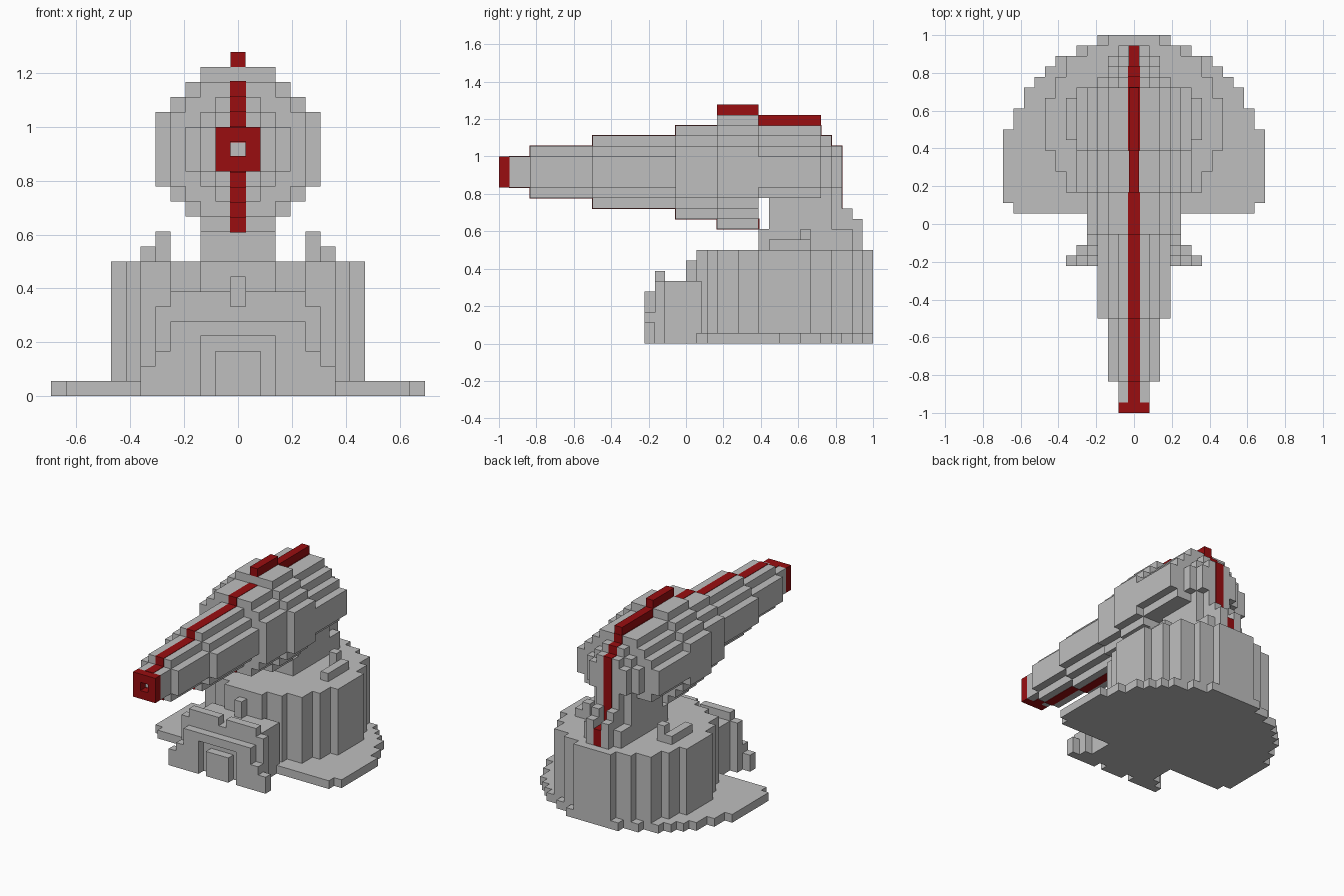
import bpy
import bmesh
import math

old = bpy.data.objects.get("Cube")
if old:
    bpy.data.objects.remove(old, do_unlink=True)

U = 1 / 18      # size of one block
AXIS = 16.5     # height of the barrel axis, in blocks


def material(name, rgb):
    m = bpy.data.materials.new(name)
    m.use_nodes = True
    m.diffuse_color = (*rgb, 1)
    bsdf = next(n for n in m.node_tree.nodes if n.type == 'BSDF_PRINCIPLED')
    bsdf.inputs["Base Color"].default_value = (*rgb, 1)
    bsdf.inputs["Roughness"].default_value = 0.8
    return m


GREY = material("stone grey", (0.52, 0.52, 0.52))
RED = material("dark red", (0.32, 0.004, 0.005))


def prism(name, half, lo, hi, along='y', mat=GREY):
    """Mirror a half profile in x and extrude it along y or z (block units)."""
    pts = half + [(-x, v) for x, v in reversed(half)]
    bm = bmesh.new()
    place = (lambda x, v, d: (x * U, d * U - 1, v * U)) if along == 'y' else \
            (lambda x, v, d: (x * U, v * U - 1, d * U))
    face = bm.faces.new([bm.verts.new(place(x, v, lo)) for x, v in pts])
    ext = bmesh.ops.extrude_face_region(bm, geom=[face])
    step = (0, (hi - lo) * U, 0) if along == 'y' else (0, 0, (hi - lo) * U)
    bmesh.ops.translate(bm, vec=step,
                        verts=[g for g in ext["geom"] if isinstance(g, bmesh.types.BMVert)])
    bmesh.ops.recalc_face_normals(bm, faces=bm.faces)
    return finish(name, bm, mat)


def finish(name, bm, mat):
    me = bpy.data.meshes.new(name)
    bm.to_mesh(me)
    bm.free()
    me.materials.append(mat)
    ob = bpy.data.objects.new(name, me)
    bpy.context.collection.objects.link(ob)
    return ob


def box(name, x, y, z, mat=GREY, grow=0.0):
    """Box from (min, max) ranges in blocks; grow lifts it proud of its neighbours."""
    bm = bmesh.new()
    bmesh.ops.create_cube(bm, size=1)
    for v in bm.verts:
        p = [r[1] + grow if c > 0 else r[0] - grow for c, r in zip(v.co, (x, y, z))]
        v.co = (p[0] * U, p[1] * U - 1, p[2] * U)
    return finish(name, bm, mat)


def pair(name, x, y, z, mat=GREY):
    box("left_" + name, x, y, z, mat)
    box("right_" + name, (-x[1], -x[0]), y, z, mat)


def stepped_disc(r, centre, low=-99):
    """Half outline of a blocky disc, keeping only what lies above low."""
    pts = []
    for d in range(-r, r + 1):
        w = int(math.sqrt((r + 0.5) ** 2 - d * d)) + 0.5
        v = centre + d - 0.5
        if v < low - 0.01:
            continue
        if pts and pts[-1][0] == w:
            pts[-1] = (w, v + 1)
        else:
            pts += [(w, v), (w, v + 1)]
    return pts


# Base: low skirt cut flat at the front, and the drum
prism("base_skirt", stepped_disc(12, 23.5, 19), 0, 1, 'z')
prism("base_drum", stepped_disc(8, 27.5), 0.5, 9, 'z')

# Handles on the drum roof
pair("handle_bar", (5.5, 6.5), (26, 30), (9, 10))
pair("handle_post", (4.5, 5.5), (29, 30), (9, 11))

# Entrance: arched facade, inner wall, passage and door
prism("entrance_arch", [(2.5, 4), (2.5, 0), (6.5, 0), (6.5, 2), (5.5, 2),
                        (5.5, 3), (4.5, 3), (4.5, 5)], 14, 15)
prism("entrance_wall", [(0.5, 6), (0.5, 0), (5.5, 0), (5.5, 6), (4.5, 6),
                        (4.5, 7), (0.5, 7)][1:4] + [(4.5, 6)], 15, 16)
pair("wall_crest", (0.5, 4.5), (15, 16), (6, 7))
pair("wall_shoulder", (4.5, 5.5), (15, 16), (5, 6))
box("entrance_passage", (-4.5, 4.5), (16, 19.5), (0, 6))
box("passage_knob", (-0.5, 0.5), (18, 19), (6, 8))
box("entrance_door", (-1.5, 1.5), (14, 15), (0, 3))

# Neck carrying the gun, with a grooved spine behind it
box("neck_foot", (-2.5, 2.5), (25, 33), (9, 11))
box("neck", (-2.5, 2.5), (26, 32), (11, 14))
box("neck_back", (-1.5, 1.5), (32, 33), (11, 14))
pair("spine_upper", (0.5, 1.5), (33, 34), (9, 13))
pair("spine_lower", (0.5, 1.5), (34, 35), (9, 12))
pair("spine_side", (1.5, 2.5), (33, 34), (9, 11))
box("spine_floor", (-0.5, 0.5), (33, 35), (9, 11), RED)

# Gun body: (radius, front, back, lowest height kept)
sections = [(1, 1, 3, 0), (2, 3, 9, 0), (3, 9, 17, 0), (4, 17, 21, 0),
            (5, 21, 25, 0), (4, 25, 31, 14), (3, 31, 32, 14), (2, 32, 33, 14)]
for i, (r, a, b, low) in enumerate(sections):
    prism(f"gun_section_{i + 1}", stepped_disc(r, AXIS, low), a, b)
    top, bottom = AXIS + r + 0.5, AXIS - r - 0.5
    # Red centre stripe above and below
    if r < 5:
        box(f"top_stripe_{i + 1}", (-0.5, 0.5), (a, b), (top - 1, top), RED, 0.05)
    if low == 0:
        box(f"bottom_stripe_{i + 1}", (-0.5, 0.5), (a, b), (bottom, bottom + 1), RED, 0.05)
pair("gun_side_box", (4.5, 5.5), (25, 31), (15, 18))

# Raised red sights and the stripe down the back
box("front_ridge", (-0.5, 0.5), (21, 25), (22, 23), RED)
box("rear_ridge", (-0.5, 0.5), (25, 31), (21, 22), RED)
box("back_stripe", (-0.5, 0.5), (32.5, 33), (11, 18), RED, 0.05)

# Muzzle ring with its square bore
for label, z in (("top", (17, 18)), ("bottom", (15, 16))):
    box(f"muzzle_{label}", (-1.5, 1.5), (0, 1), z, RED)
pair("muzzle_side", (0.5, 1.5), (0, 1), (16, 17), RED)
